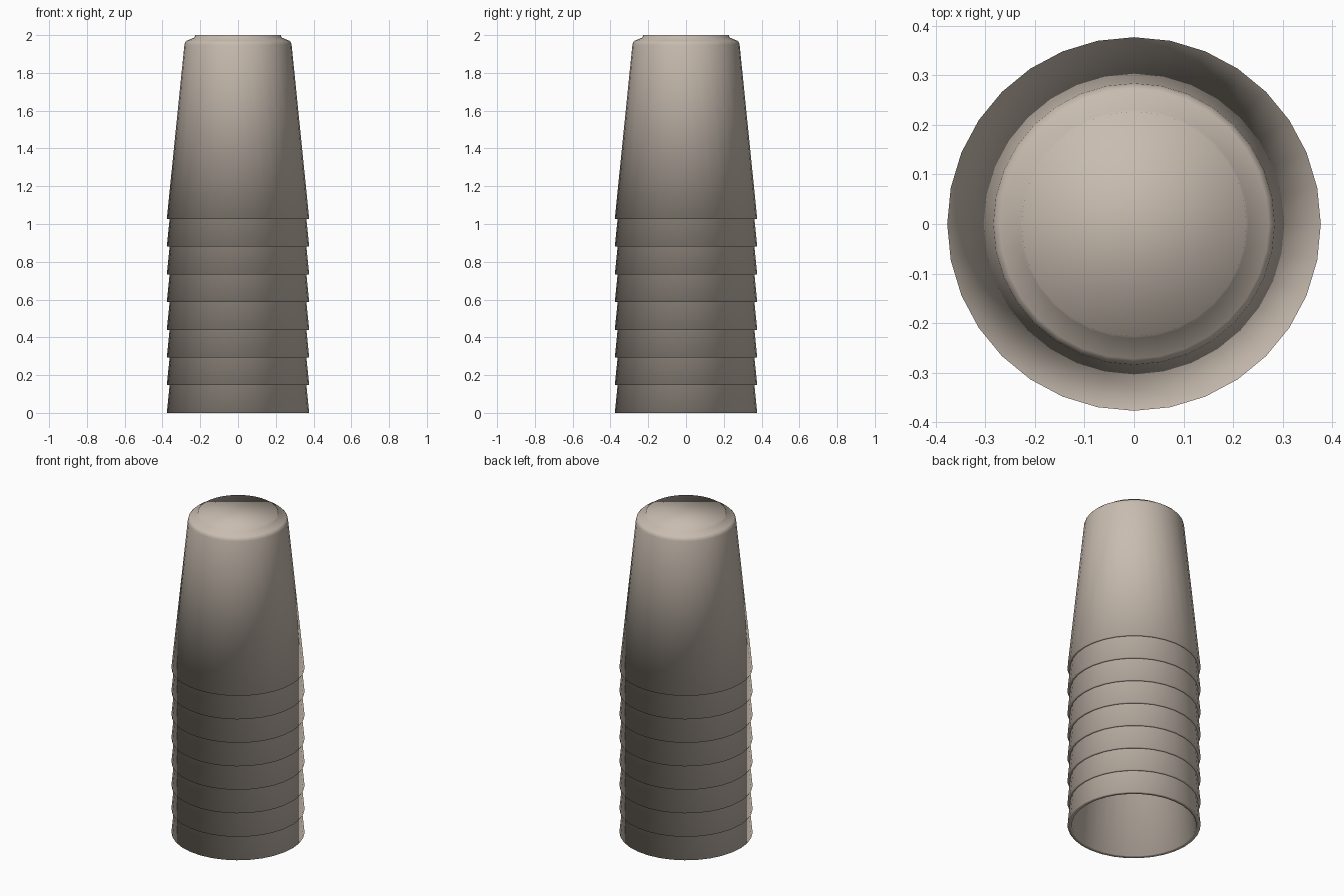
import bpy, bmesh
from math import cos, sin, pi

if "Cube" in bpy.data.objects:
    bpy.data.objects.remove(bpy.data.objects["Cube"])

SIDES = 32
COUNT = 8
STEP = 0.1467
HEIGHT = 2.0 - STEP * (COUNT - 1)

# Half section of one upside-down cup: outside base -> rim -> inside base
profile = [
    (0.227, HEIGHT), (0.231, HEIGHT - 0.013), (0.272, HEIGHT - 0.030),
    (0.281, HEIGHT - 0.040), (0.284, HEIGHT - 0.052), (0.377, 0.0),
    (0.352, 0.0), (0.262, HEIGHT - 0.055), (0.218, HEIGHT - 0.025),
]

# Warm grey-brown plastic
plastic = bpy.data.materials.new("plastic")
plastic.diffuse_color = (0.58, 0.505, 0.435, 1)
plastic.use_nodes = True
plastic.node_tree.nodes["Principled BSDF"].inputs["Base Color"].default_value = plastic.diffuse_color


def cup_mesh():
    bm = bmesh.new()
    rings = [[bm.verts.new((r * cos(2 * pi * i / SIDES), r * sin(2 * pi * i / SIDES), z))
              for i in range(SIDES)] for r, z in profile]
    for a, b in zip(rings, rings[1:]):
        for i in range(SIDES):
            j = (i + 1) % SIDES
            bm.faces.new((a[i], b[i], b[j], a[j]))
    # flat base, outside and inside
    bm.faces.new(rings[0])
    bm.faces.new(rings[-1][::-1])
    bmesh.ops.recalc_face_normals(bm, faces=bm.faces)
    # soft shading all round, rim included
    for f in bm.faces:
        f.smooth = True
    mesh = bpy.data.meshes.new("cup")
    bm.to_mesh(mesh)
    bm.free()
    mesh.materials.append(plastic)
    return mesh


# Stack of nested cups
for n in range(COUNT):
    cup = bpy.data.objects.new(f"cup_{n + 1}", cup_mesh())
    cup.location.z = n * STEP
    bpy.context.collection.objects.link(cup)
